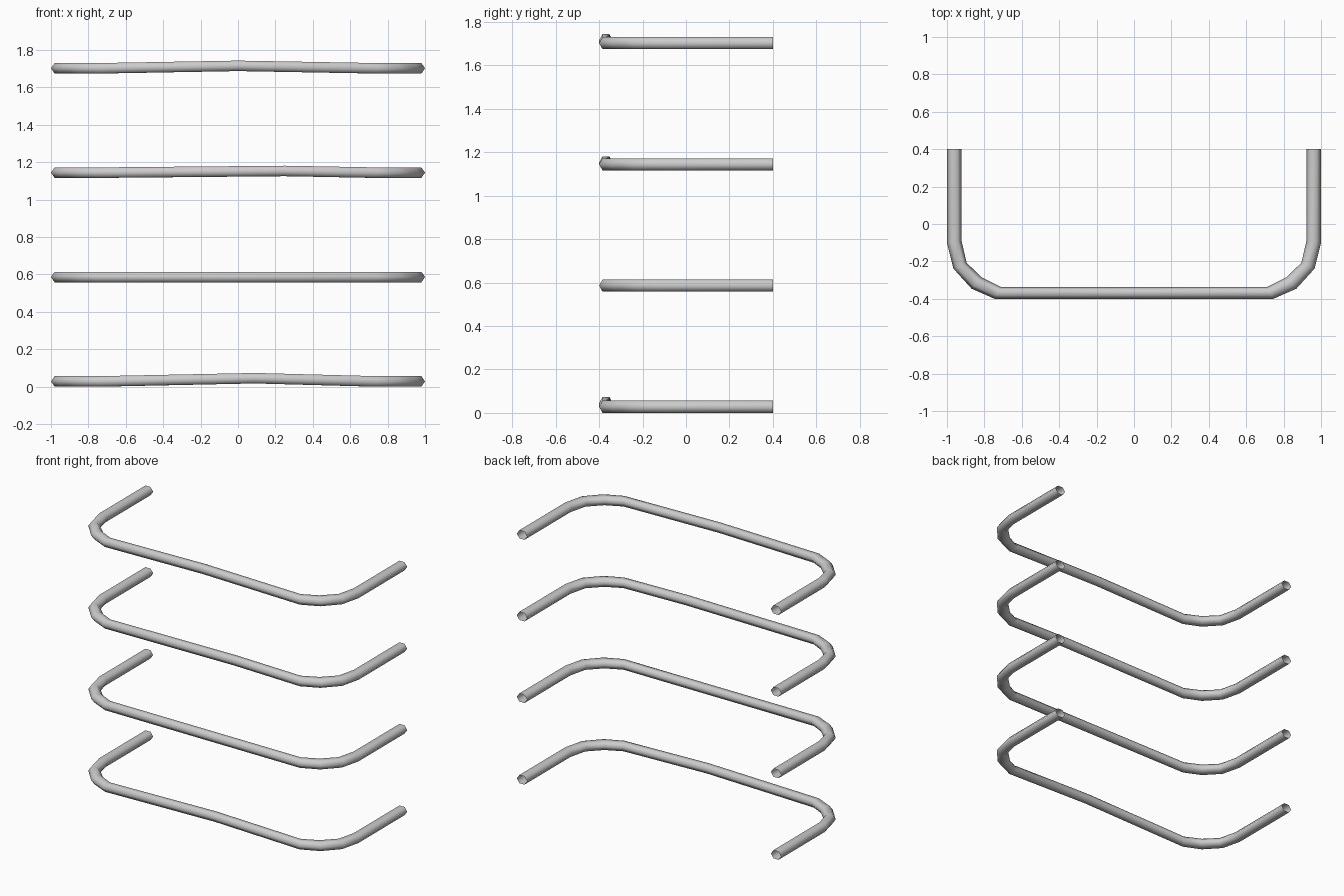
import bpy, bmesh

if "Cube" in bpy.data.objects:
    bpy.data.objects.remove(bpy.data.objects["Cube"])

# Outer and inner edge of one half of the rung, from wall end to front bar (top view)
EDGES = [((1.00, 0.40), (0.922, 0.40)),
         ((1.00, -0.10), (0.922, -0.09)),
         ((0.966, -0.238), (0.895, -0.207)),
         ((0.868, -0.346), (0.815, -0.285)),
         ((0.745, -0.40), (0.712, -0.337))]
HALF_HEIGHT = 0.028
# Hexagon section: (position from centre to outer edge, height factor)
HEX = [(1, 0), (0.5, 1), (-0.5, 1), (-1, 0), (-0.5, -1), (0.5, -1)]


def make_rung(name, z, bend_x, rise):
    """Hexagonal open tube bent into a U, with a slight kink in the front bar."""
    stations = [(o, i, 0) for o, i in EDGES]
    if rise:
        stations.append(((bend_x, -0.40), (bend_x, -0.337), rise))
    stations += [((-o[0], o[1]), (-i[0], i[1]), 0) for o, i in reversed(EDGES)]
    bm = bmesh.new()
    rings = []
    for o, i, dz in stations:
        ring = []
        for s, h in HEX:
            t = (1 + s) / 2
            ring.append(bm.verts.new((i[0] + (o[0] - i[0]) * t,
                                      i[1] + (o[1] - i[1]) * t,
                                      z + dz + h * HALF_HEIGHT)))
        rings.append(ring)
    for a, b in zip(rings, rings[1:]):
        for k in range(6):
            n = (k + 1) % 6
            bm.faces.new((a[k], a[n], b[n], b[k])).smooth = True
    bmesh.ops.recalc_face_normals(bm, faces=bm.faces)
    # open tube: make sure the faces point away from the tube's centre line
    bm.faces.ensure_lookup_table()
    top = max(bm.faces, key=lambda f: f.calc_center_median().z)
    if top.normal.z < 0:
        bmesh.ops.reverse_faces(bm, faces=bm.faces)
    mesh = bpy.data.meshes.new(name)
    bm.to_mesh(mesh)
    bm.free()
    bpy.context.collection.objects.link(bpy.data.objects.new(name, mesh))


# Four ladder rungs, each with its own small bend
for n, (bend_x, rise) in enumerate([(0.09, 0.017), (0, 0), (0.25, 0.009), (0, 0.013)]):
    make_rung(f"ladder_rung_{n + 1}", HALF_HEIGHT + 0.558 * n, bend_x, rise)
